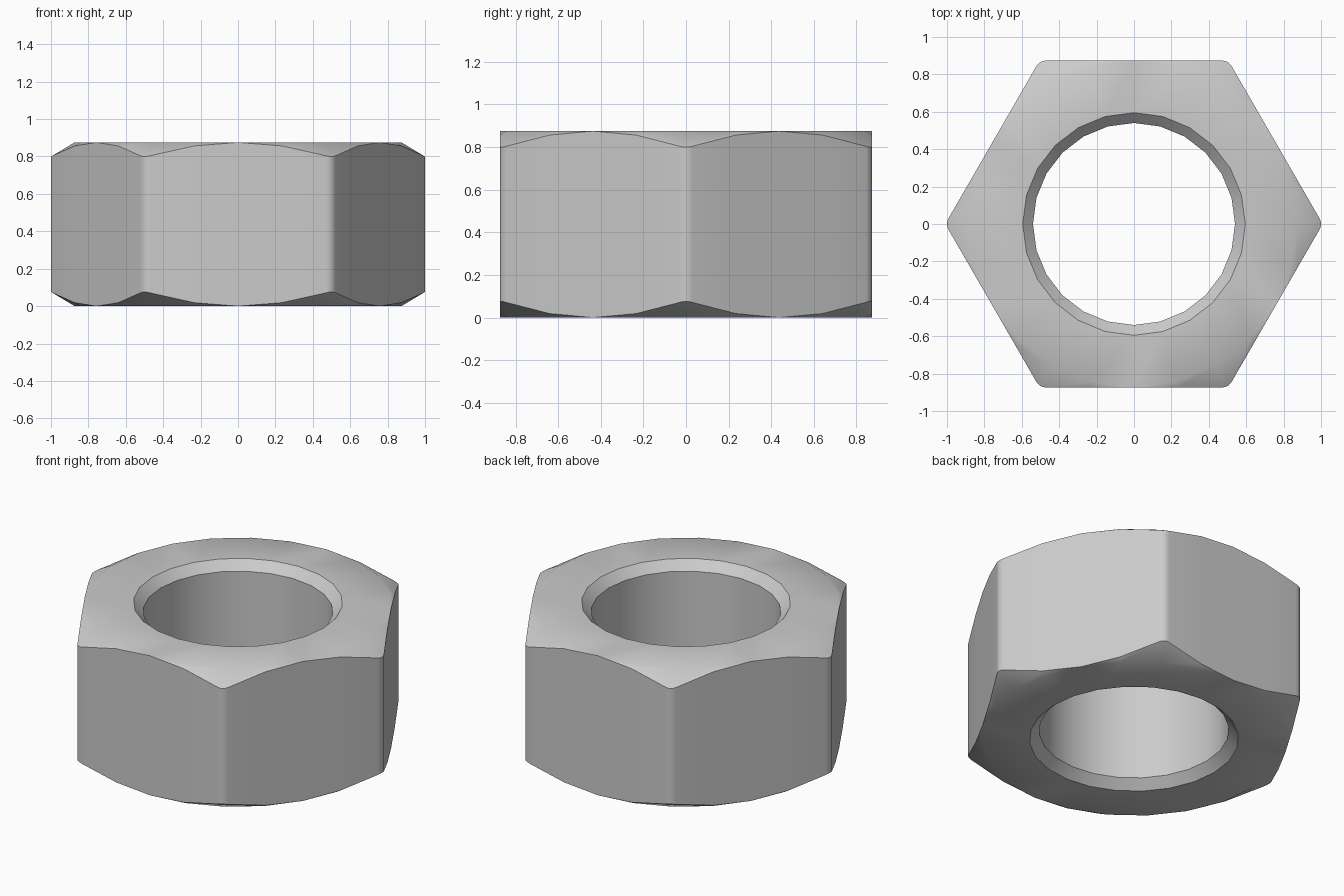
import bpy, bmesh
from math import radians, cos, sin, tan, hypot

if "Cube" in bpy.data.objects:
    bpy.data.objects.remove(bpy.data.objects["Cube"])

HEIGHT = 0.875      # nut thickness
FLAT = 0.874        # centre to flat
FILLET = 0.06       # rounding of the six vertical corners
SLOPE = 0.6         # outer chamfer slope
BORE, MOUTH, SINK = 0.54, 0.595, 0.055
ARC = 4             # segments per rounded corner


def polar(r, deg):
    return r * cos(radians(deg)), r * sin(radians(deg))


# Outline columns: (angle on the round rings, x, y on the hexagon)
columns = []
for k in range(24):
    a = k * 15
    if a % 60 == 0:
        cx, cy = polar((FLAT - FILLET) / cos(radians(30)), a)
        for i in range(ARC + 1):
            dx, dy = polar(FILLET, a - 30 + 60 * i / ARC)
            columns.append((a, cx + dx, cy + dy))
    else:
        columns.append((a, *polar(FLAT / cos(radians(a % 60 - 30)), a)))

# Each column is a closed section: bore, countersinks, faces, chamfers, side
bm = bmesh.new()
sections = []
for a, x, y in columns:
    drop = max(0.0, hypot(x, y) - FLAT) * SLOPE
    pts = [(*polar(BORE, a), SINK),
           (*polar(MOUTH, a), 0),
           (*polar(FLAT, a), 0),
           (x, y, drop),
           (x, y, HEIGHT - drop),
           (*polar(FLAT, a), HEIGHT),
           (*polar(MOUTH, a), HEIGHT),
           (*polar(BORE, a), HEIGHT - SINK)]
    sections.append([bm.verts.new(p) for p in pts])

# Skin neighbouring sections, then weld the shared points
for s, t in zip(sections, sections[1:] + sections[:1]):
    for j in range(8):
        n = (j + 1) % 8
        bm.faces.new((s[j], t[j], t[n], s[n]))
bmesh.ops.remove_doubles(bm, verts=bm.verts, dist=1e-4)
bmesh.ops.recalc_face_normals(bm, faces=bm.faces)

mesh = bpy.data.meshes.new("hex_nut")
bm.to_mesh(mesh)
bm.free()
nut = bpy.data.objects.new("hex_nut", mesh)
bpy.context.collection.objects.link(nut)

# Smooth bore, corners and chamfer; keep crisp rims
bpy.context.view_layer.objects.active = nut
nut.select_set(True)
bpy.ops.object.shade_smooth_by_angle(angle=radians(35))
